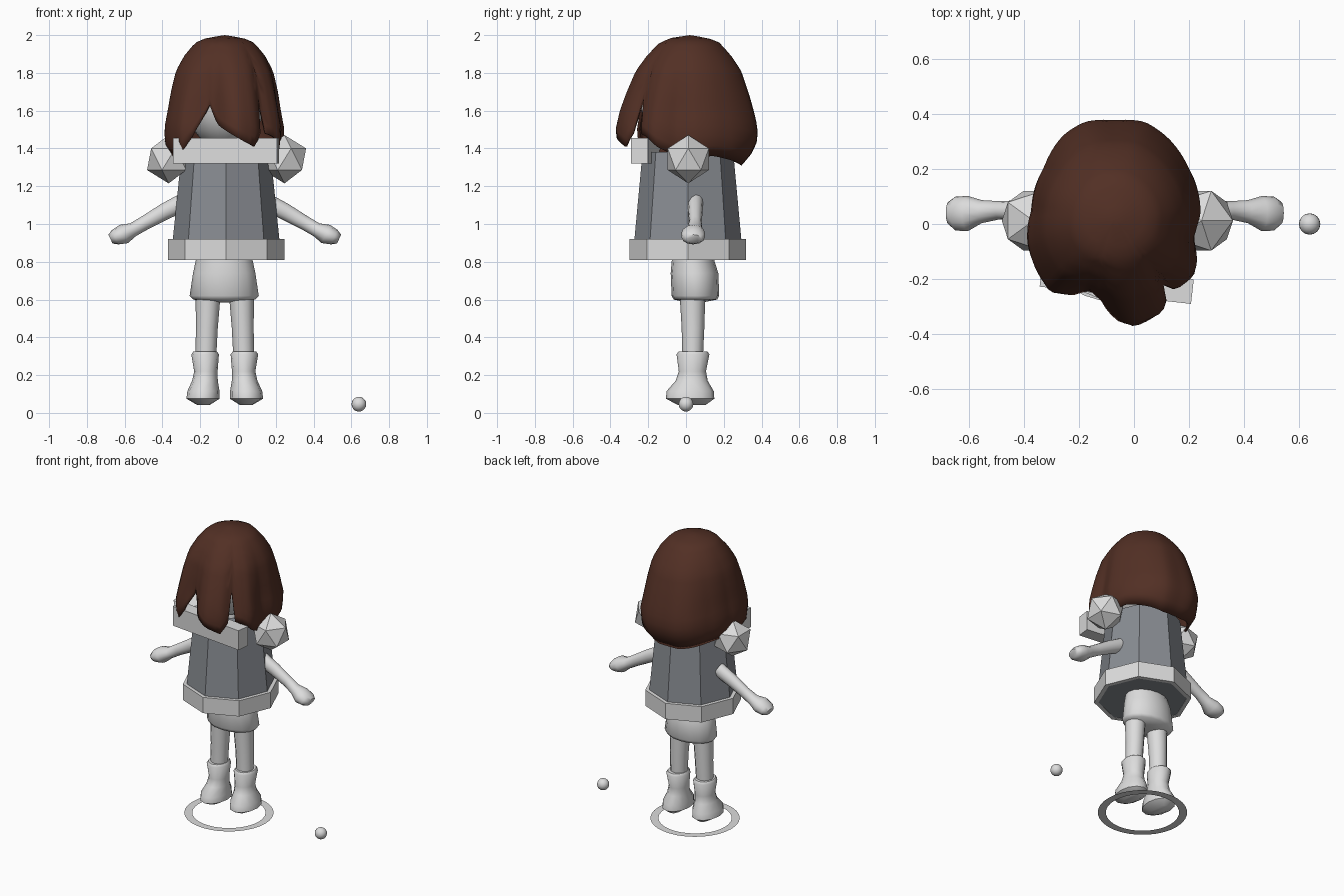
import bpy, bmesh, math
from mathutils import Vector

if "Cube" in bpy.data.objects:
    bpy.data.objects.remove(bpy.data.objects["Cube"])

CX = -0.07  # symmetry plane of the figure


def material(name, rgb):
    m = bpy.data.materials.new(name)
    m.diffuse_color = (*rgb, 1)
    m.use_nodes = True
    m.node_tree.nodes["Principled BSDF"].inputs["Base Color"].default_value = m.diffuse_color
    return m


GREY = material("light_grey", (0.72, 0.72, 0.72))
STEEL = material("steel_grey", (0.25, 0.265, 0.29))
HAIR = material("dark_brown", (0.085, 0.029, 0.018))


def finish(name, bm, mat, loc=(0, 0, 0), angle=None, mirror=False):
    bmesh.ops.recalc_face_normals(bm, faces=bm.faces[:])
    me = bpy.data.meshes.new(name)
    bm.to_mesh(me)
    bm.free()
    me.materials.append(mat)
    ob = bpy.data.objects.new(name, me)
    bpy.context.collection.objects.link(ob)
    ob.location = loc
    if angle:
        for p in me.polygons:
            p.use_smooth = True
        me.set_sharp_from_angle(angle=math.radians(angle))
    if mirror:
        ob.modifiers.new("mirror", 'MIRROR').use_mirror_merge = False
    return ob


def bridge(bm, rings):
    n = len(rings[0])
    for a, b in zip(rings, rings[1:]):
        for i in range(n):
            j = (i + 1) % n
            bm.faces.new((a[i], a[j], b[j], b[i]))


def loft(sections, u=(1, 0, 0), v=(0, 1, 0), n=12):
    """Closed tube through sections of (x, y, z, radius_u, radius_v)."""
    bm = bmesh.new()
    u, v = Vector(u), Vector(v)
    rings = []
    for x, y, z, ru, rv in sections:
        rings.append([bm.verts.new(Vector((x, y, z))
                      + u * ru * math.cos(2 * math.pi * i / n)
                      + v * rv * math.sin(2 * math.pi * i / n)) for i in range(n)])
    bridge(bm, rings)
    bm.faces.new(rings[0])
    bm.faces.new(rings[-1])
    return bm


def lerp(keys, t):
    for (a, p), (b, q) in zip(keys, keys[1:]):
        if a <= t <= b:
            return p + (q - p) * (t - a) / (b - a)
    return keys[0][1] if t < keys[0][0] else keys[-1][1]


# Octagonal tunic and its hem band
finish("tunic", loft([(0, 0, 0.812, 0.293, 0.293), (0, 0, 1.38, 0.235, 0.24)], n=8),
       STEEL, (CX + 0.007, 0.01, 0))
bm = bmesh.new()
rings = [[bm.verts.new((r * math.cos(k * math.pi / 4), r * math.sin(k * math.pi / 4), z))
          for k in range(8)]
         for r, z in ((0.28, 0.81), (0.308, 0.81), (0.308, 0.92), (0.275, 0.92), (0.28, 0.81))]
bridge(bm, rings)
bmesh.ops.remove_doubles(bm, verts=bm.verts[:], dist=1e-5)
finish("hem_band", bm, GREY, (CX + 0.007, 0.01, 0))

# Chest collar bar, turned slightly
bm = bmesh.new()
bmesh.ops.create_cube(bm, size=1)
bmesh.ops.scale(bm, vec=(0.555, 0.09, 0.135), verts=bm.verts[:])
collar = finish("collar_bar", bm, GREY, (-0.063, -0.215, 1.387))
collar.rotation_euler.z = math.radians(-6.5)

# Faceted shoulder pads
for side, x in (("left", -0.367), ("right", 0.246)):
    bm = bmesh.new()
    bmesh.ops.create_icosphere(bm, subdivisions=1, radius=0.128)
    finish(side + "_shoulder_pad", bm, GREY, (x, 0.012, 1.343))

# Head and neck
bm = bmesh.new()
bmesh.ops.create_uvsphere(bm, u_segments=24, v_segments=14, radius=1)
bmesh.ops.scale(bm, vec=(0.21, 0.235, 0.25), verts=bm.verts[:])
finish("head", bm, GREY, (CX, -0.005, 1.65), 60)
finish("neck", loft([(0, 0.03, 1.34, 0.08, 0.08), (0, 0.03, 1.5, 0.07, 0.07)]),
       GREY, (CX, 0, 0), 40)

# Arms with rounded hands
arm = [(0.22, 0.05, 1.115, 0.048, 0.042), (0.32, 0.05, 1.065, 0.044, 0.038),
       (0.42, 0.05, 1.008, 0.038, 0.033), (0.485, 0.045, 0.97, 0.037, 0.042),
       (0.535, 0.038, 0.947, 0.053, 0.064), (0.58, 0.038, 0.93, 0.042, 0.062),
       (0.605, 0.04, 0.92, 0.026, 0.042)]
finish("arms", loft(arm, (0.42, 0, 0.907)), GREY, (CX, 0, 0), 60, True)

# Hips, legs and boots
hips = [(0, 0.035, 0.9, 0.14, 0.1), (0, 0.037, 0.81, 0.15, 0.112),
        (0, 0.045, 0.74, 0.165, 0.126), (0, 0.05, 0.62, 0.183, 0.126),
        (0, 0.05, 0.6, 0.165, 0.115), (0, 0.05, 0.585, 0.05, 0.04)]
finish("hips", loft(hips, n=16), GREY, (CX - 0.003, 0, 0), 50)
leg = [(0.088, 0.035, 0.66, 0.068, 0.068), (0.09, 0.035, 0.58, 0.064, 0.066),
       (0.095, 0.037, 0.45, 0.058, 0.06), (0.1, 0.035, 0.3, 0.055, 0.055)]
finish("legs", loft(leg), GREY, (CX, 0, 0), 50, True)
boot = [(0.104, 0.037, 0.325, 0.062, 0.076), (0.104, 0.037, 0.31, 0.073, 0.087),
        (0.1, 0.034, 0.22, 0.062, 0.072), (0.105, 0.03, 0.17, 0.068, 0.085),
        (0.113, 0.022, 0.115, 0.085, 0.125), (0.115, 0.022, 0.075, 0.088, 0.128),
        (0.113, 0.03, 0.043, 0.035, 0.075)]
finish("boots", loft(boot), GREY, (CX, 0, 0), 50, True)

# Hair: outline by angle, profile by height, jagged lower edge by angle
outline = [(0, .305), (7, .318), (38, .342), (74, .39), (90, .38), (106, .39),
           (119, .376), (141, .334), (171, .31), (192, .328), (216, .336), (226, .343),
           (247, .278), (260, .294), (273, .36), (281, .381), (298, .367), (310, .312),
           (314, .332), (329, .345), (350, .294), (360, .305)]
profile = [(1.3, .75), (1.4, .97), (1.5, 1), (1.6, .94), (1.7, .88), (1.81, .79),
           (1.89, .65), (1.96, .47), (1.985, .29), (2, 0)]
edge = [(0, 1.35), (30, 1.36), (60, 1.33), (75, 1.31), (105, 1.31), (150, 1.36),
        (180, 1.38), (216, 1.34), (228, 1.4), (236, 1.46), (252, 1.635), (262, 1.53),
        (282, 1.45), (296, 1.41), (304, 1.48), (308, 1.68), (312, 1.48), (322, 1.46),
        (332, 1.41), (344, 1.37), (360, 1.35)]
bm = bmesh.new()
rings = []
ROWS = 18
for row in range(1, ROWS + 1):
    ring = []
    for deg in range(0, 360, 4):
        z = 2 - (2 - lerp(edge, deg)) * (row / ROWS) ** 1.6
        low = min(1, (2 - z) / 0.4)
        r = (0.335 * (1 - low) + lerp(outline, deg) * low) * lerp(profile, z)
        a = math.radians(deg)
        ring.append(bm.verts.new((r * math.cos(a), r * math.sin(a) + 0.02 * (1 - low), z)))
    rings.append(ring)
bridge(bm, rings)
crown = bm.verts.new((0, 0.02, 2))
for i, vert in enumerate(rings[0]):
    bm.faces.new((crown, vert, rings[0][(i + 1) % len(rings[0])]))
hair = finish("hair", bm, HAIR, (CX, 0, 0), 60)
shell = hair.modifiers.new("thickness", 'SOLIDIFY')
shell.thickness = 0.015
shell.offset = -1

# Flat ground ring and small floating ball
bm = bmesh.new()
bridge(bm, [[bm.verts.new((r * math.cos(k * math.pi / 16), r * math.sin(k * math.pi / 16), 0))
             for k in range(32)] for r in (0.283, 0.232)])
ring = finish("ground_ring", bm, GREY, (CX, 0, 0))
if ring.data.polygons[0].normal.z < 0:
    ring.data.flip_normals()
bm = bmesh.new()
bmesh.ops.create_uvsphere(bm, u_segments=16, v_segments=10, radius=0.039)
finish("ball", bm, GREY, (0.64, 0, 0.046), 60)
